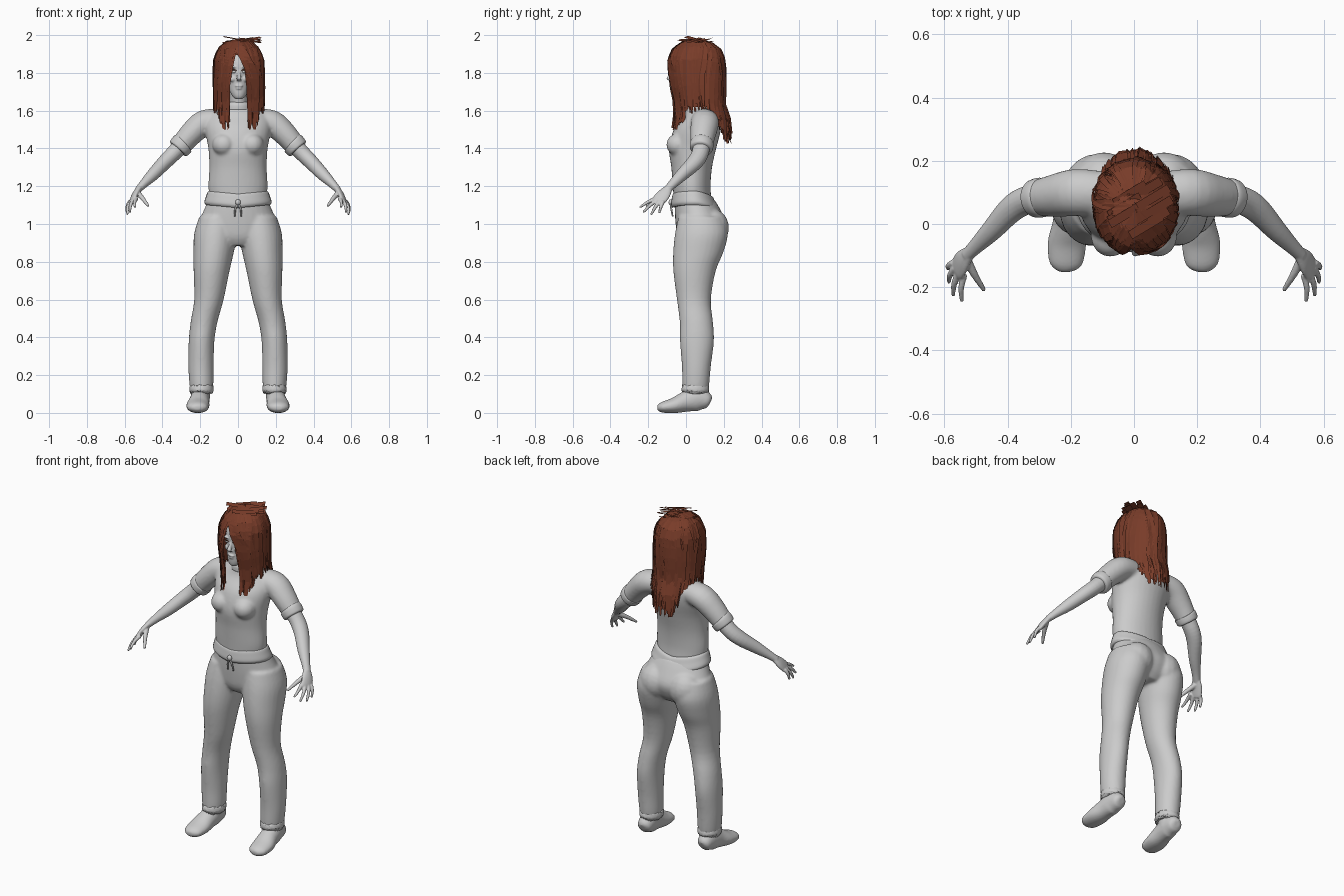
import bpy, bmesh, math, random
from mathutils import Vector, Matrix

random.seed(4)
if "Cube" in bpy.data.objects:
    bpy.data.objects.remove(bpy.data.objects["Cube"])


def material(name, rgb):
    m = bpy.data.materials.new(name)
    m.use_nodes = True
    m.diffuse_color = (*rgb, 1)
    m.node_tree.nodes["Principled BSDF"].inputs["Base Color"].default_value = (*rgb, 1)
    return m


GREY = material("light grey", (0.6, 0.6, 0.6))
AUBURN = material("auburn hair", (0.19, 0.045, 0.022))
X, Y, Z = Vector((1, 0, 0)), Vector((0, 1, 0)), Vector((0, 0, 1))


def finish(name, bm, mat=GREY, smooth=True, voxel=0, relax=4):
    bmesh.ops.recalc_face_normals(bm, faces=bm.faces)
    for f in bm.faces:
        f.smooth = smooth
    me = bpy.data.meshes.new(name)
    bm.to_mesh(me)
    bm.free()
    me.materials.append(mat)
    ob = bpy.data.objects.new(name, me)
    bpy.context.collection.objects.link(ob)
    if voxel:  # fuse overlapping volumes into one soft skin
        r = ob.modifiers.new("fuse", 'REMESH')
        r.mode, r.voxel_size, r.use_smooth_shade = 'VOXEL', voxel, True
        s = ob.modifiers.new("relax", 'SMOOTH')
        s.factor, s.iterations = 0.5, relax
    return ob


def spline(rows, steps=4):
    rows = [Vector(r) for r in rows]
    out = []
    for i in range(len(rows) - 1):
        p0, p1 = rows[max(i - 1, 0)], rows[i]
        p2, p3 = rows[i + 1], rows[min(i + 2, len(rows) - 1)]
        for k in range(steps):
            t = k / steps
            out.append(0.5 * (2 * p1 + (p2 - p0) * t + (2 * p0 - 5 * p1 + 4 * p2 - p3) * t * t
                              + (3 * p1 - p0 - 3 * p2 + p3) * t ** 3))
    return out + [rows[-1]]


def tube(bm, rows, flip=1, axis=None, side=X, n=20):
    """Loft ellipses (x, y, z, radius along side, other radius); axis fixes the ring normal."""
    pts = spline(rows)
    side = Vector((side.x * flip, side.y, side.z))
    centres = [Vector((p[0] * flip, p[1], p[2])) for p in pts]
    rings = []
    for i, (c, p) in enumerate(zip(centres, pts)):
        t = axis or (centres[min(i + 1, len(pts) - 1)] - centres[max(i - 1, 0)]).normalized()
        a = (side - t * side.dot(t)).normalized()
        b = t.cross(a)
        rings.append([bm.verts.new(c + a * (p[3] * math.cos(q)) + b * (p[4] * math.sin(q)))
                      for q in (2 * math.pi * k / n for k in range(n))])
    for lo, hi in zip(rings, rings[1:]):
        for k in range(n):
            bm.faces.new((lo[k], lo[(k + 1) % n], hi[(k + 1) % n], hi[k]))
    bm.faces.new(rings[0])
    bm.faces.new(rings[-1])


def ball(bm, centre, radii):
    m = Matrix.Translation(centre) @ Matrix.Diagonal((*radii, 1))
    bmesh.ops.create_uvsphere(bm, u_segments=16, v_segments=10, radius=1, matrix=m)


def rod(a, b, r0, r1=None):
    return [(*a, r0, r0), (*b, r1 or r0, r1 or r0)]


# Shirt: torso, bust and short sleeves
bm = bmesh.new()
tube(bm, [(0, .035, 1.13, .15, .1), (0, .03, 1.2, .157, .1), (0, .03, 1.3, .152, .108),
          (0, .035, 1.4, .157, .125), (0, .06, 1.5, .175, .125), (0, .085, 1.57, .17, .1),
          (0, .08, 1.61, .11, .08), (0, .065, 1.635, .065, .06)], axis=Z, n=32)
for s in (1, -1):
    ball(bm, (s * .075, -.04, 1.42), (.062, .065, .06))
    tube(bm, [(.09, .095, 1.55, .07, .06), (.18, .1, 1.535, .075, .068),
              (.25, .09, 1.475, .068, .063), (.31, .082, 1.405, .056, .054)], s, side=Y)
finish("shirt", bm, voxel=.008, relax=8)

# Sleeve hems and collar
for s, label in ((1, "left"), (-1, "right")):
    bm = bmesh.new()
    tube(bm, [(.288, .085, 1.43, .057, .057), (.294, .084, 1.424, .063, .062),
              (.312, .081, 1.402, .061, .06), (.318, .08, 1.395, .054, .054)], s, side=Y, n=28)
    finish(label + "_sleeve_hem", bm)
bm = bmesh.new()
tube(bm, [(0, .06, 1.605, .075, .068), (0, .057, 1.63, .07, .064), (0, .053, 1.645, .058, .052)], axis=Z)
finish("collar", bm)

# Trousers: hips, seat and legs
bm = bmesh.new()
tube(bm, [(0, .045, 1.13, .155, .105), (0, .06, 1.08, .178, .12), (0, .08, 1.0, .208, .135),
          (0, .075, .93, .19, .12), (0, .07, .885, .1, .09)], axis=Z, n=32)
for s in (1, -1):
    ball(bm, (s * .095, .14, .98), (.095, .088, .1))
    tube(bm, [(.105, .08, 1.04, .1, .12), (.118, .082, .95, .114, .14), (.129, .065, .85, .107, .133),
              (.14, .045, .75, .095, .112), (.154, .042, .6, .078, .09), (.18, .055, .48, .071, .088),
              (.193, .058, .38, .068, .09), (.196, .055, .25, .067, .077), (.194, .052, .16, .064, .072),
              (.193, .05, .115, .058, .068)], s, axis=Z, n=28)
finish("trousers", bm, voxel=.008, relax=8)

# Waistband, dipping at the back, and its tied cord
bm = bmesh.new()
tube(bm, [(0, .045, 1.085, .172, .115), (0, .045, 1.1, .178, .124), (0, .04, 1.13, .169, .116),
          (0, .037, 1.155, .16, .108), (0, .035, 1.16, .15, .098)], axis=Z, n=36)
for v in bm.verts:
    v.co.z -= .2 * max(0, v.co.y - .06) - .1 * abs(v.co.x)
finish("waistband", bm)
bm = bmesh.new()
ball(bm, (0, -.08, 1.115), (.014, .012, .016))
for s in (1, -1):
    tube(bm, [(0, -.08, 1.11, .005, .005), (.014, -.078, 1.08, .005, .005),
              (.018, -.07, 1.04, .004, .004)], s, n=8)
finish("waist_cord", bm)

# Shoes, with flattened soles, and trouser cuffs
for s, label in ((1, "left"), (-1, "right")):
    bm = bmesh.new()
    tube(bm, [(.197, .13, .06, .02, .02), (.198, .115, .065, .04, .042), (.2, .06, .075, .05, .066),
              (.205, 0, .06, .053, .055), (.212, -.06, .04, .061, .042), (.215, -.12, .03, .054, .03),
              (.216, -.143, .027, .036, .02), (.216, -.152, .026, .015, .01)], s, n=24)
    tube(bm, [(.195, .055, .06, .045, .055), (.194, .05, .15, .05, .056)], s, axis=Z)
    for v in bm.verts:
        v.co.z = max(v.co.z, .1 * max(0, v.co.y))
    finish(label + "_shoe", bm, voxel=.006)
    bm = bmesh.new()
    tube(bm, [(.193, .05, .145, .062, .07), (.193, .05, .12, .064, .073), (.193, .05, .105, .058, .066)],
         s, axis=Z, n=32)
    for i, v in enumerate(bm.verts):
        v.co.z += .006 * math.sin(i * 1.9)
    finish(label + "_trouser_cuff", bm)

# Bare arms and hands with spread fingers
fingers = [((.537, -.16, 1.135), (.545, -.245, 1.088)), ((.555, -.155, 1.125), (.572, -.227, 1.062)),
           ((.567, -.14, 1.12), (.586, -.185, 1.05)), ((.572, -.122, 1.12), (.589, -.142, 1.058))]
for s, label in ((1, "left"), (-1, "right")):
    bm = bmesh.new()
    tube(bm, [(.27, .087, 1.45, .045, .045), (.34, .075, 1.375, .045, .042), (.39, .045, 1.325, .043, .039),
              (.45, -.02, 1.262, .034, .033), (.5, -.07, 1.212, .025, .023),
              (.53, -.1, 1.18, .021, .018)], s, side=Y)
    tube(bm, [(.522, -.092, 1.19, .022, .016), (.542, -.115, 1.16, .035, .016),
              (.557, -.14, 1.13, .038, .013), (.563, -.15, 1.115, .03, .009)], s,
         side=Vector((-.3, -.9, .3)))
    for a, b in fingers:
        mid = (Vector(a) + Vector(b)) / 2 + Vector((.006, 0, .004))
        tube(bm, [(*a, .011, .011), (*mid, .0095, .0095), (*b, .006, .006)], s, side=Z, n=10)
    tube(bm, [(.53, -.11, 1.165, .015, .015), (.505, -.16, 1.135, .012, .012),
              (.474, -.21, 1.095, .007, .007)], s, side=Z, n=10)
    finish(label + "_arm_and_hand", bm, voxel=.004, relax=3)

# Head, neck and facial features
bm = bmesh.new()
tube(bm, [(0, .06, 1.58, .05, .05), (.003, .045, 1.66, .046, .048), (.005, .04, 1.74, .046, .05)], axis=Z)
tube(bm, [(.005, -.045, 1.662, .018, .018), (.005, -.035, 1.675, .033, .036), (.005, -.02, 1.7, .047, .055),
          (.005, .005, 1.74, .06, .08), (.005, .03, 1.8, .07, .108), (.005, .04, 1.86, .075, .115),
          (.005, .05, 1.92, .06, .095), (.005, .05, 1.95, .03, .04)], axis=Z, n=28)
tube(bm, [(.005, -.068, 1.82, .007, .008), (.005, -.082, 1.79, .009, .01),
          (.005, -.092, 1.77, .013, .012), (.005, -.08, 1.758, .012, .008)], axis=Z, n=12)
ball(bm, (.005, -.073, 1.731), (.022, .012, .007))
ball(bm, (.005, -.07, 1.718), (.018, .012, .008))
for s in (1, -1):
    ball(bm, (.005 + s * .028, -.064, 1.831), (.024, .018, .008))
    ball(bm, (.005 + s * .03, -.058, 1.768), (.02, .018, .018))
finish("head", bm, voxel=.004, relax=3)
bm = bmesh.new()
for s in (1, -1):
    ball(bm, (.005 + s * .028, -.066, 1.806), (.015, .011, .008))
finish("eyes", bm)
bm = bmesh.new()
for s in (1, -1):
    tube(bm, [(.013, -.077, 1.812, .002, .002), (.027, -.081, 1.817, .003, .003),
              (.045, -.072, 1.812, .002, .002)], s, side=Z, n=6)
bmesh.ops.translate(bm, verts=bm.verts, vec=(.005, 0, 0))
finish("eyelashes", bm, AUBURN)

# Hair envelope by height: half width, front y, back y
ENVELOPE = [(1.98, .005, .05, .06), (1.965, .06, -.01, .12), (1.93, .1, -.06, .17), (1.87, .123, -.09, .195),
            (1.75, .128, -.09, .2), (1.63, .126, -.062, .195), (1.55, .125, -.068, .225), (1.42, .11, -.1, .235)]


def hair_point(angle, z, lift=0):
    for a, b in zip(ENVELOPE, ENVELOPE[1:]):
        if z >= b[0]:
            break
    t = min(1, max(0, (a[0] - z) / (a[0] - b[0])))
    w, f, r = (a[i] + (b[i] - a[i]) * t for i in (1, 2, 3))
    return Vector((.005 + (w + lift) * math.sin(angle), (f + r) / 2 - ((r - f) / 2 + lift) * math.cos(angle), z))


def hair_end(angle):
    a = abs(angle)
    return 1.875 if a < .42 else 1.52 if a < .95 else 1.6 if a < 2.0 else 1.6 - .15 * min(1, (a - 2) / .6)


def lock(bm, a0, a1, width, end, lift, tip=.4, segs=9):
    """One flat strip of hair that runs from the crown down the envelope."""
    prev = None
    for i in range(segs + 1):
        s = i / segs
        z = 1.978 - (1.978 - end) * s ** 1.5
        a = a0 + (a1 - a0) * min(1, s * 1.4)
        w = width * (1 if s < .8 else 1 + (tip - 1) * (s - .8) / .2)
        row = [bm.verts.new(hair_point(a - w, z, lift)),
               bm.verts.new(hair_point(a + w, z, lift + .006 * math.sin(a1 * 40)))]
        if prev:
            bm.faces.new((prev[0], prev[1], row[1], row[0]))
        prev = row


# Under layer covers the scalp, upper layers are loose locks
bm = bmesh.new()
for i in range(48):
    a = -math.pi + math.pi * (i + .5) / 24
    lock(bm, a, a, .068, hair_end(a) + .02, -.005, tip=1)
finish("hair_under_layer", bm, AUBURN, smooth=False)
bm = bmesh.new()
for i in range(230):
    a = random.uniform(.42, 2 * math.pi - .42)
    a = a if a < math.pi else a - 2 * math.pi
    lock(bm, a + random.uniform(-.5, .5), a, random.uniform(.05, .13),
         hair_end(a) + random.uniform(-.025, .04), random.uniform(0, .011), random.uniform(.1, .6))
finish("hair_locks", bm, AUBURN, smooth=False)

# Side-swept fringe and a few raised crown locks
bm = bmesh.new()
for i in range(16):
    a = random.uniform(.5, .9)
    lock(bm, random.uniform(-.7, -.1), a, .1, random.uniform(1.53, 1.72), random.uniform(.003, .01))
    lock(bm, random.uniform(-.5, -.2), -random.uniform(.5, .75), .08, random.uniform(1.53, 1.7), .006)
for i in range(14):
    q = random.uniform(0, 2 * math.pi)
    c = Vector((.02 + .05 * math.cos(q), .05 + .06 * math.sin(q), 1.972 + random.uniform(-.01, .012)))
    d = Vector((.05, .03, random.uniform(-.012, .012)))
    n = Vector((-.007, .012, .004))
    bm.faces.new([bm.verts.new(p) for p in (c - d - n, c + d - n, c + d + n, c - d + n)])
finish("fringe_and_crown_locks", bm, AUBURN, smooth=False)
